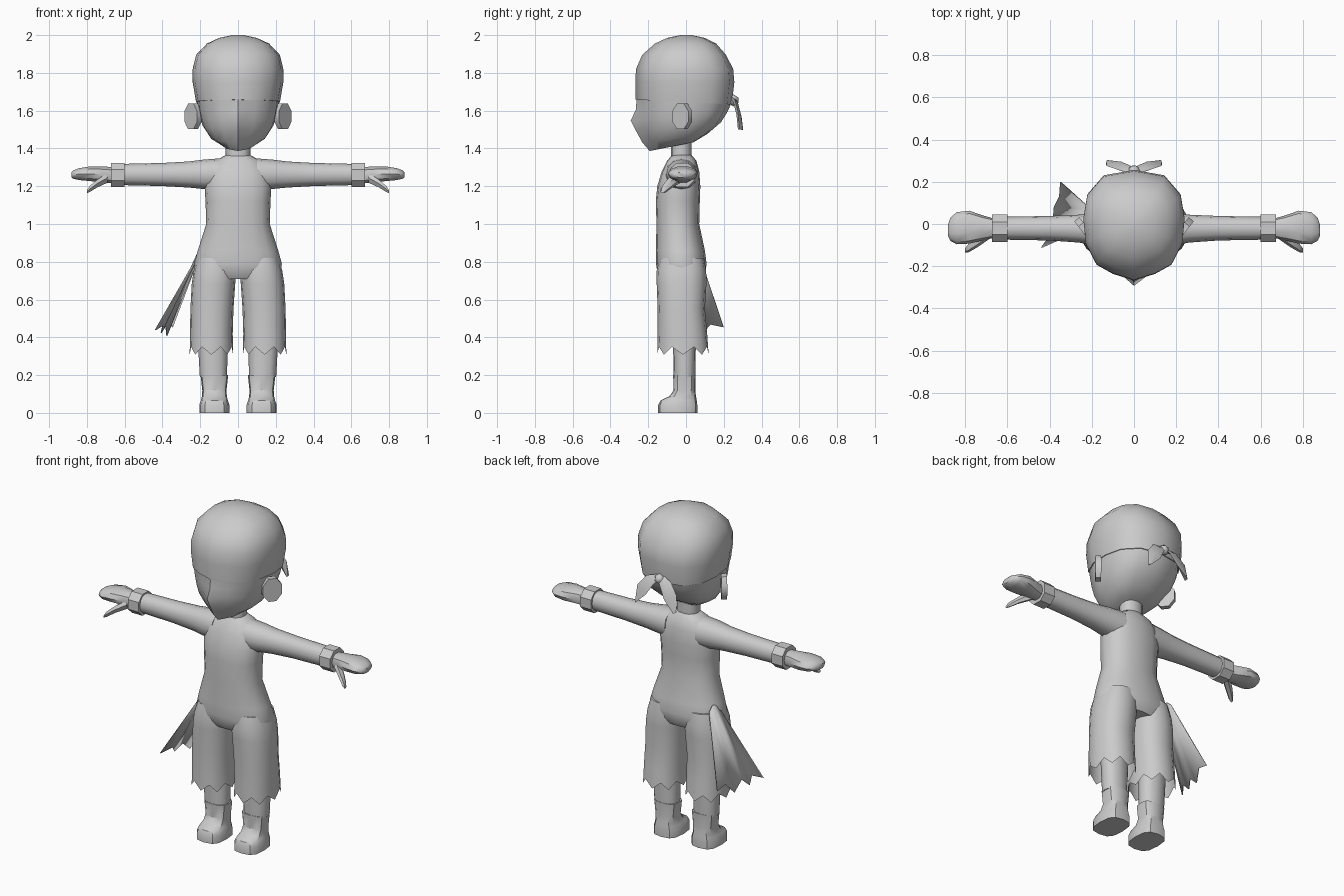
import bpy, bmesh, math
from mathutils import Vector

if "Cube" in bpy.data.objects:
    bpy.data.objects.remove(bpy.data.objects["Cube"])

grey = bpy.data.materials.new("plain_grey")
grey.diffuse_color = (0.6, 0.6, 0.6, 1)
grey.use_nodes = True
grey.node_tree.nodes["Principled BSDF"].inputs["Base Color"].default_value = grey.diffuse_color


def finish(name, bm, angle=40):
    bmesh.ops.recalc_face_normals(bm, faces=bm.faces)
    me = bpy.data.meshes.new(name)
    bm.to_mesh(me)
    bm.free()
    me.materials.append(grey)
    me.shade_smooth()
    me.set_sharp_from_angle(angle=math.radians(angle))
    ob = bpy.data.objects.new(name, me)
    bpy.context.collection.objects.link(ob)
    return ob


def loft(name, rings, start=True, end=True, angle=40):
    """Skin a row of closed rings, with optional end caps."""
    bm = bmesh.new()
    vs = [[bm.verts.new(p) for p in r] for r in rings]
    n = len(vs[0])
    for a, b in zip(vs, vs[1:]):
        for i in range(n):
            j = (i + 1) % n
            bm.faces.new((a[i], a[j], b[j], b[i]))
    if start:
        bm.faces.new(vs[0])
    if end:
        bm.faces.new(vs[-1])
    return finish(name, bm, angle)


def oval(n, power=2.0, turn=0.0):
    """Unit superellipse."""
    pts = []
    for i in range(n):
        t = 2 * math.pi * (i + turn) / n
        c, s = math.cos(t), math.sin(t)
        pts.append((math.copysign(abs(c) ** (2 / power), c),
                    math.copysign(abs(s) ** (2 / power), s)))
    return pts


def level(z, cx, rx, yf, yb, n=16, power=2.3, turn=0.0):
    """Horizontal ring reaching from y=-yf to y=yb."""
    cy, ry = (yb - yf) / 2, (yb + yf) / 2
    return [(cx + u * rx, cy + v * ry, z) for u, v in oval(n, power, turn)]


def upright(s, x, cy, cz, ry, rz, n=12, turn=0.0):
    """Ring across the arm direction."""
    return [(s * x, cy + u * ry, cz + v * rz) for u, v in oval(n, 2.2, turn)]


# Head section: pointed at the front, broad at the back
half = [(.42, -.88), (.74, -.72), (.95, -.35), (1, .1), (.92, .55), (.6, .9)]
section = [(0, -1)] + half + [(0, 1)] + [(-u, v) for u, v in reversed(half)]


def head_ring(z, tilt, rx, yf, yb, tip=None):
    ring = []
    for u, v in section:
        y = v * (yf if v < 0 else yb)
        if v == -1 and tip:
            y = -tip
        ring.append((u * rx, y, z + tilt * y))
    return ring


loft("head_cover", [head_ring(*r) for r in (
    (1.645, -.05, .222, .267, .242), (1.75, 0, .24, .268, .256),
    (1.82, 0, .24, .265, .25), (1.895, 0, .222, .232, .212),
    (1.955, 0, .165, .165, .16), (1.985, 0, .1, .1, .1),
    (2.0, 0, .03, .03, .03))])
loft("face", [head_ring(*r) for r in (
    (1.425, .2, .085, .18, .04, .192), (1.462, .14, .15, .212, .115, .23),
    (1.52, .1, .188, .238, .185, .265), (1.565, .06, .203, .248, .21, .293),
    (1.605, 0, .212, .255, .225, .265), (1.65, -.05, .218, .262, .238))])
loft("neck", [level(z, 0, .065, .08, .03, 12) for z in (1.32, 1.47)])

# Knot and two leaf-shaped tails behind the head
bm = bmesh.new()
bmesh.ops.create_icosphere(bm, subdivisions=1, radius=.032)
bmesh.ops.translate(bm, verts=bm.verts, vec=(0, .25, 1.655))
finish("knot", bm, 60)
for s, side in ((1, "left"), (-1, "right")):
    path = [(.005, .25, 1.67, .012), (.05, .268, 1.645, .03),
            (.095, .285, 1.58, .035), (.13, .293, 1.5, .003)]
    loft(side + "_knot_tail", [
        [(s * (x + w), y - .01, z + w * .5), (s * x, y + .006, z),
         (s * (x - w), y + .01, z - w * .5), (s * x, y - .018, z)]
        for x, y, z, w in path])

# Ears: thin angled plates
for s, side in ((1, "left"), (-1, "right")):
    outer, inner = [], []
    for u, v in oval(8, 2, .5):
        base = Vector((s * (.238 + .036 * u), -.02 + .046 * u, 1.57 + .074 * v))
        thick = Vector((s * .012, -.01, 0))
        outer.append(base + thick)
        inner.append(base - thick)
    loft(side + "_ear", [inner, outer])

# Torso
loft("torso", [level(z, 0, *r) for z, *r in (
    (.71, .19, .13, .085), (.745, .228, .152, .104), (.79, .232, .159, .109),
    (.86, .213, .16, .1), (1.0, .168, .156, .07), (1.12, .172, .16, .073),
    (1.2, .177, .152, .076), (1.28, .165, .128, .07),
    (1.335, .12, .1, .055), (1.365, .065, .075, .03))])

for s, side in ((1, "left"), (-1, "right")):
    # Sleeve, cuff, hand and thumb
    loft(side + "_sleeve", [upright(s, *r) for r in (
        (.1, -.025, 1.262, .085, .085), (.18, -.025, 1.263, .078, .078),
        (.26, -.022, 1.262, .066, .069), (.4, -.02, 1.262, .058, .061),
        (.62, -.02, 1.262, .054, .056))])
    loft(side + "_cuff", [upright(s, x, -.02, 1.26, .07, .069, 8, .5)
                          for x in (.6, .672)], angle=30)
    loft(side + "_hand", [upright(s, *r, 10) for r in (
        (.66, -.02, 1.258, .045, .045), (.72, -.018, 1.262, .06, .045),
        (.78, -.015, 1.266, .078, .041), (.84, -.02, 1.264, .076, .033),
        (.87, -.025, 1.262, .055, .024), (.882, -.03, 1.26, .025, .014))])
    loft(side + "_thumb", [upright(s, *r, 6) for r in (
        (.69, -.045, 1.245, .03, .03), (.745, -.085, 1.215, .027, .024),
        (.785, -.115, 1.185, .02, .018), (.8, -.125, 1.17, .01, .008))])

    # Wide trouser leg with a jagged hem
    legs = [level(z, s * cx, *r) for z, cx, *r in (
        (.82, .115, .1, .14, .095), (.75, .122, .113, .156, .107),
        (.68, .13, .115, .155, .108), (.55, .138, .114, .15, .1),
        (.42, .141, .113, .15, .112))]
    hem = level(.35, s * .141, .115, .152, .12)
    legs.append([(x, y, .308 if i % 2 == 0 else .35)
                 for i, (x, y, z) in enumerate(hem)])
    loft(side + "_trouser_leg", legs, end=False)

    # Shin and boot
    loft(side + "_shin", [level(z, s * cx, *r, 12) for z, cx, *r in (
        (.19, .13, .072, .066, .049), (.35, .133, .078, .068, .052),
        (.6, .135, .08, .07, .054))])
    loft(side + "_boot", [level(z, s * .125, *r, 12, 3) for z, *r in (
        (0, .08, .147, .06), (.042, .08, .147, .06), (.066, .071, .135, .057),
        (.088, .066, .088, .053), (.12, .064, .066, .049),
        (.2, .073, .068, .051))], angle=35)

# Loose sash flaring from the right hip
bm = bmesh.new()
top = [bm.verts.new(p) for p in ((-.205, .07, .84), (-.205, .035, .87), (-.205, -.01, .85))]
low = [bm.verts.new(p) for p in (
    (-.35, .2, .455), (-.355, .13, .47), (-.38, .08, .41), (-.385, .02, .465),
    (-.41, -.02, .425), (-.40, -.055, .465), (-.44, -.11, .44))]
for i in range(6):
    bm.faces.new((low[i], low[i + 1], top[0 if i < 2 else 1 if i < 4 else 2]))
bm.faces.new((top[0], low[2], top[1]))
bm.faces.new((top[1], low[4], top[2]))
sash = finish("sash", bm)
solid = sash.modifiers.new("thickness", 'SOLIDIFY')
solid.thickness = .006
